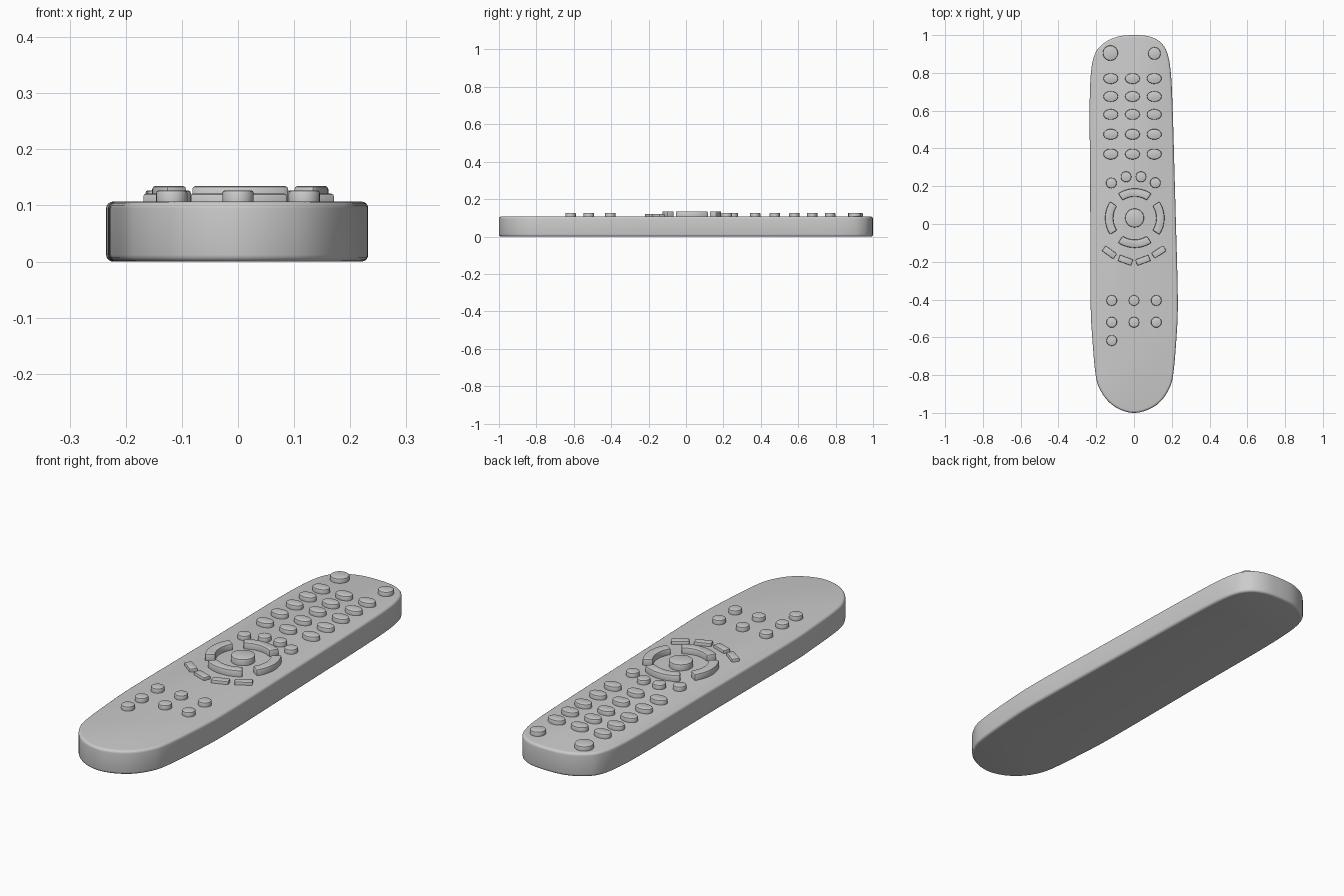
import bpy, math
from mathutils import Vector

if "Cube" in bpy.data.objects:
    bpy.data.objects.remove(bpy.data.objects["Cube"])

TOP = 0.107


def prism(name, outline, z0, z1, bevel, segments=2):
    """Extrude a closed counter-clockwise outline and round its rims."""
    n = len(outline)
    verts = [(x, y, z) for z in (z0, z1) for x, y in outline]
    faces = [tuple(range(n - 1, -1, -1)), tuple(range(n, 2 * n))]
    faces += [(i, (i + 1) % n, n + (i + 1) % n, n + i) for i in range(n)]
    mesh = bpy.data.meshes.new(name)
    mesh.from_pydata(verts, [], faces)
    ob = bpy.data.objects.new(name, mesh)
    bpy.context.collection.objects.link(ob)
    mod = ob.modifiers.new("rim", 'BEVEL')
    mod.width, mod.segments = bevel, segments
    mod.limit_method, mod.angle_limit = 'ANGLE', math.radians(50)
    bpy.ops.object.select_all(action='DESELECT')
    ob.select_set(True)
    bpy.context.view_layer.objects.active = ob
    bpy.ops.object.modifier_apply(modifier=mod.name)
    bpy.ops.object.shade_smooth_by_angle(angle=math.radians(40))
    return ob


def smooth_loop(points, steps=5):
    """Closed Catmull-Rom spline through the points."""
    p = [Vector(q) for q in points]
    out = []
    for i in range(len(p)):
        a, b, c, d = p[i - 1], p[i], p[(i + 1) % len(p)], p[(i + 2) % len(p)]
        for s in range(steps):
            t = s / steps
            out.append(0.5 * (2 * b + (c - a) * t + (2 * a - 5 * b + 4 * c - d) * t * t
                              + (3 * b - a - 3 * c + d) * t ** 3))
    return [tuple(v) for v in out]


def oval_button(name, x, y, rx, ry, z=0.127):
    ring = [(x + rx * math.cos(a), y + ry * math.sin(a))
            for a in (math.tau * i / 24 for i in range(24))]
    prism(name, ring, TOP - 0.015, z, 0.005)


def arc_button(name, cx, cy, r0, r1, mid, half, z):
    angles = [math.radians(mid - half + 2 * half * i / 14) for i in range(15)]
    ring = [(cx + r1 * math.cos(a), cy + r1 * math.sin(a)) for a in angles]
    ring += [(cx + r0 * math.cos(a), cy + r0 * math.sin(a)) for a in reversed(angles)]
    prism(name, ring, TOP - 0.015, z, 0.006)


def bar_button(name, x, y, w, h, angle, z):
    c, s = math.cos(math.radians(angle)), math.sin(math.radians(angle))
    ring = [(x + c * u - s * v, y + s * u + c * v)
            for u, v in ((-w, -h), (w, -h), (w, h), (-w, h))]
    prism(name, ring, TOP - 0.015, z, 0.004)


# Body: slightly tapered slab with rounded ends
body_outline = [
    (0, -1), (0.07, -0.985), (0.135, -0.945), (0.182, -0.88), (0.207, -0.8),
    (0.225, -0.6), (0.232, -0.4), (0.222, 0), (0.215, 0.25), (0.205, 0.6),
    (0.195, 0.8), (0.178, 0.9), (0.15, 0.952), (0.11, 0.982), (0.05, 0.998),
    (-0.05, 0.998), (-0.115, 0.982), (-0.168, 0.95), (-0.207, 0.9), (-0.228, 0.8),
    (-0.235, 0.6), (-0.232, 0.2), (-0.23, -0.4), (-0.221, -0.6), (-0.203, -0.8),
    (-0.178, -0.88), (-0.13, -0.945), (-0.068, -0.985)]
prism("body", smooth_loop(body_outline), 0.0, TOP, 0.012, 4)

# Top corner buttons
oval_button("power_button", -0.125, 0.905, 0.04, 0.04)
oval_button("source_button", 0.108, 0.903, 0.033, 0.033)

# Keypad of oval keys
for r, y in enumerate((0.77, 0.675, 0.58, 0.475, 0.37)):
    for c, x in enumerate((-0.123, -0.008, 0.107)):
        oval_button(f"keypad_button_{r}_{c}", x, y, 0.039, 0.028)

# Arched row of small round buttons
for i, (x, y) in enumerate(((-0.12, 0.217), (-0.042, 0.25), (0.037, 0.25), (0.113, 0.218))):
    oval_button(f"small_round_button_{i}", x, y, 0.028, 0.028)

# Navigation pad
oval_button("centre_button", 0.003, 0.032, 0.05, 0.05, 0.135)
for name, mid in (("right", 0), ("up", 90), ("left", 180), ("down", 270)):
    arc_button(f"{name}_button", 0.004, 0.031, 0.114, 0.157, mid, 34, 0.135)

# Slanted bar buttons below the pad
for i, (x, y, a) in enumerate(((-0.13, -0.15, -36), (-0.045, -0.192, -20),
                               (0.047, -0.192, 20), (0.132, -0.148, 33))):
    bar_button(f"bar_button_{i}", x, y, 0.037, 0.017, a, 0.121)

# Lower round buttons
lower = [(x, y) for y in (-0.405, -0.52) for x in (-0.118, 0, 0.118)] + [(-0.118, -0.617)]
for i, (x, y) in enumerate(lower):
    oval_button(f"lower_button_{i}", x, y, 0.028, 0.028)
